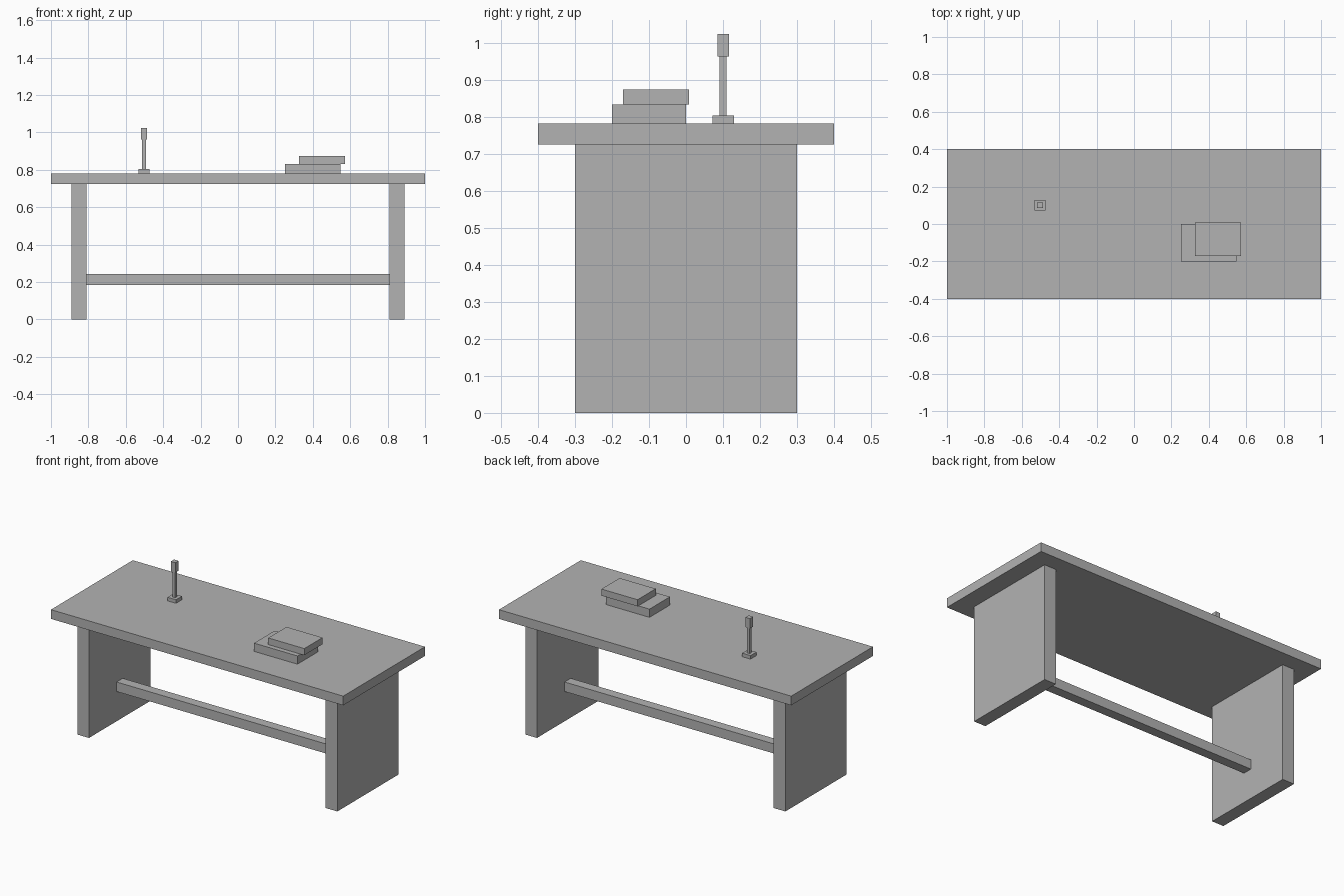
import bpy

if "Cube" in bpy.data.objects:
    bpy.data.objects.remove(bpy.data.objects["Cube"])

grey = bpy.data.materials.new("plain grey")
grey.diffuse_color = (0.45, 0.45, 0.45, 1)
grey.use_nodes = True
grey.node_tree.nodes["Principled BSDF"].inputs["Base Color"].default_value = grey.diffuse_color


def box(name, x, y, z):
    """Axis-aligned box given its (min, max) range on each axis."""
    ranges = (x, y, z)
    bpy.ops.mesh.primitive_cube_add(size=1, location=[(a + b) / 2 for a, b in ranges])
    ob = bpy.context.object
    ob.name = name
    ob.scale = [b - a for a, b in ranges]
    bpy.ops.object.transform_apply(location=False, rotation=False, scale=True)
    ob.data.materials.append(grey)
    return ob


def around(centre, width):
    return (centre - width / 2, centre + width / 2)


TOP = 0.781      # height of the table surface
UNDER = 0.724    # underside of the table top

# Table: top, two panel legs and the stretcher between them
box("table_top", (-1, 1), (-0.4, 0.4), (UNDER, TOP))
for side, name in ((-1, "left_leg"), (1, "right_leg")):
    box(name, around(side * 0.85, 0.08), (-0.3, 0.3), (0, UNDER))
box("stretcher", (-0.81, 0.81), (-0.03, 0.03), (0.184, 0.243))

# Two stacked books
box("lower_book", (0.25, 0.547), (-0.2, 0), (TOP, 0.832))
box("upper_book", (0.326, 0.573), (-0.17, 0.008), (0.832, 0.873))

# Candlestick: base, stem and head
for name, width, z in (("candlestick_base", 0.058, (TOP, 0.803)),
                       ("candlestick_stem", 0.02, (0.803, 0.962)),
                       ("candlestick_head", 0.031, (0.962, 1.023))):
    box(name, around(-0.503, width), around(0.1, width), z)
